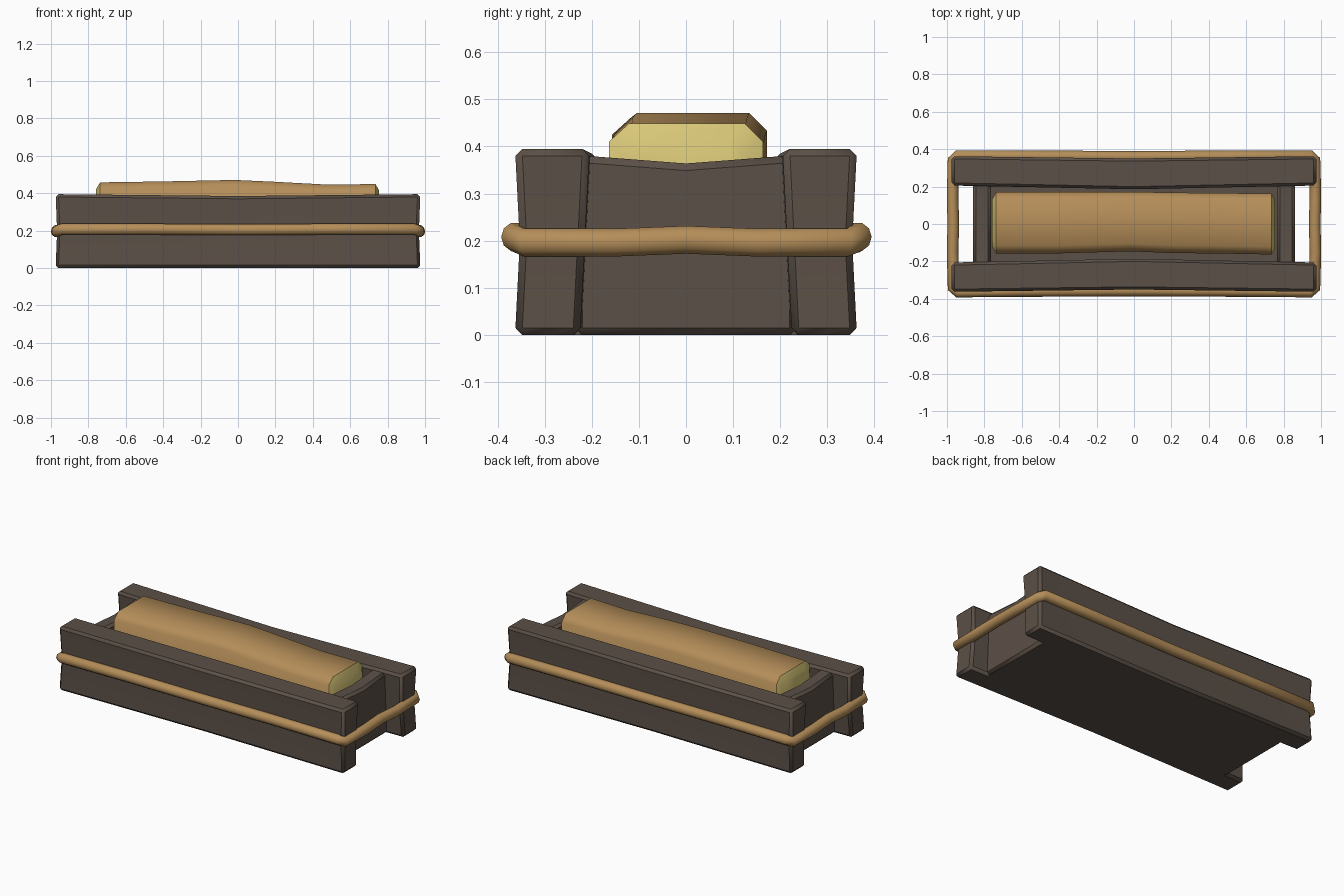
import bpy, bmesh, math
from mathutils import Vector

if "Cube" in bpy.data.objects:
    bpy.data.objects.remove(bpy.data.objects["Cube"])


def mat(name, rgb):
    m = bpy.data.materials.new(name)
    m.diffuse_color = (*rgb, 1)
    m.use_nodes = True
    m.node_tree.nodes["Principled BSDF"].inputs["Base Color"].default_value = m.diffuse_color
    return m


DARK = mat("dark wood", (0.105, 0.080, 0.063))
TAN = mat("tan", (0.46, 0.27, 0.10))
YELLOW = mat("pale yellow", (0.70, 0.58, 0.19))


def finish(bm, name, mats, bevel=0, angle=30):
    bmesh.ops.recalc_face_normals(bm, faces=bm.faces)
    me = bpy.data.meshes.new(name)
    bm.to_mesh(me)
    bm.free()
    ob = bpy.data.objects.new(name, me)
    bpy.context.collection.objects.link(ob)
    for m in mats:
        me.materials.append(m)
    if bevel:
        b = ob.modifiers.new("bevel", 'BEVEL')
        b.width = bevel
        b.segments = 1
        b.limit_method = 'ANGLE'
        b.angle_limit = math.radians(40)
    bpy.ops.object.select_all(action='DESELECT')
    ob.select_set(True)
    bpy.context.view_layer.objects.active = ob
    bpy.ops.object.shade_smooth_by_angle(angle=math.radians(angle))
    return ob


def board(name, x0, x1, y0, y1, z1, warp=None, bevel=0.015):
    """Box standing on the ground, cut through its middle and hand-warped."""
    bm = bmesh.new()
    bmesh.ops.create_cube(bm, size=1)
    for v in bm.verts:
        v.co = Vector((x0 + (v.co.x + .5) * (x1 - x0),
                       y0 + (v.co.y + .5) * (y1 - y0), (v.co.z + .5) * z1))
    mid = Vector(((x0 + x1) / 2, (y0 + y1) / 2, z1 / 2))
    for n in ((1, 0, 0), (0, 1, 0), (0, 0, 1)):
        bmesh.ops.bisect_plane(bm, geom=bm.verts[:] + bm.edges[:] + bm.faces[:],
                               plane_co=mid, plane_no=n)
    if warp:
        for v in bm.verts:
            v.co = warp(v.co.copy())
    return finish(bm, name, [DARK], bevel)


# long side boards, pinched toward the middle
def side_warp(s):
    def warp(c):
        outer, inner = abs(c.y) > 0.33, abs(c.y) < 0.25
        centre = abs(c.x) < 0.1
        if outer:
            c.y -= s * ((0.012 if centre else 0) + (0.01 if 0.1 < c.z < 0.3 else 0))
        if inner:
            c.y += s * ((-0.02 if centre else 0) + 0.02 * (1 - c.z / 0.395))
        if 0.1 < c.z < 0.3:
            c.x *= 0.992
        if centre and c.z > 0.3:
            c.z -= 0.01
        return c
    return warp


for s, nm in ((-1, "front_board"), (1, "back_board")):
    ys = sorted((s * 0.205, s * 0.363))
    board(nm, -0.975, 0.975, ys[0], ys[1], 0.395, side_warp(s))


# end boards with a dipped top edge
def end_warp(c):
    if c.z > 0.3 and abs(c.y) < 0.05:
        c.z -= 0.018
    return c


for s, nm in ((-1, "left_end_board"), (1, "right_end_board")):
    xs = sorted((s * 0.765, s * 0.86))
    board(nm, xs[0], xs[1], -0.235, 0.235, 0.382, end_warp)

# floor
board("floor", -0.84, 0.84, -0.24, 0.24, 0.12, bevel=0)

# contents: chamfered bar with pale ends, lofted along x
bm = bmesh.new()
BOT = 0.12


def ring(x, top, yl, yr, inset=0):
    a, b, t, o = yl + inset, yr - inset, top - inset, BOT + inset
    pts = [(a, o + .03), (a + .045, o), (b - .045, o), (b, o + .03),
           (b, t - .038), (b - .038, t), (a + .042, t), (a, t - .038)]
    return [bm.verts.new((x, y, z)) for y, z in pts]


stations = [(-0.758, 0.458, -0.155, 0.168, 0.035), (-0.737, 0.458, -0.157, 0.17, 0),
            (-0.4, 0.463, -0.157, 0.17, 0), (-0.02, 0.471, -0.146, 0.172, 0),
            (0.2, 0.461, -0.155, 0.168, 0), (0.48, 0.446, -0.158, 0.165, 0),
            (0.735, 0.449, -0.163, 0.163, 0), (0.755, 0.449, -0.163, 0.163, 0.035)]
rings = [ring(*s) for s in stations]
for i, (r, q) in enumerate(zip(rings, rings[1:])):
    for k in range(8):
        f = bm.faces.new((r[k], r[(k + 1) % 8], q[(k + 1) % 8], q[k]))
        f.material_index = 1 if i in (0, len(rings) - 2) else 0
for r in (rings[0], rings[-1]):
    bm.faces.new(r).material_index = 1
finish(bm, "bar", [TAN, YELLOW], angle=50)

# rope round the box: closed path swept as a tube
path = [(-0.94, -0.363, .208), (-0.5, -0.358, .208), (0, -0.356, .205), (0.5, -0.358, .208),
        (0.94, -0.363, .208), (0.967, -0.34, .196),
        (0.970, -0.15, .196), (0.966, 0, .202), (0.970, 0.15, .196), (0.967, 0.34, .196),
        (0.94, 0.365, .208), (0.5, 0.362, .208), (0, 0.359, .205), (-0.5, 0.362, .208),
        (-0.94, 0.365, .208), (-0.967, 0.34, .196),
        (-0.970, 0.15, .196), (-0.966, 0, .202), (-0.970, -0.15, .196), (-0.967, -0.34, .196)]
bm = bmesh.new()
P = [Vector(p) for p in path]
N, SIDES, R = len(P), 10, 0.031
loops = []
for i, p in enumerate(P):
    t = (P[(i + 1) % N] - p).normalized() + (p - P[i - 1]).normalized()
    out = Vector((t.y, -t.x, 0)).normalized()
    loops.append([bm.verts.new(p + R * (out * math.cos(a) + Vector((0, 0, math.sin(a)))))
                  for a in (2 * math.pi * k / SIDES for k in range(SIDES))])
for i in range(N):
    r, q = loops[i], loops[(i + 1) % N]
    for k in range(SIDES):
        bm.faces.new((r[k], r[(k + 1) % SIDES], q[(k + 1) % SIDES], q[k]))
finish(bm, "rope", [TAN], angle=60)
